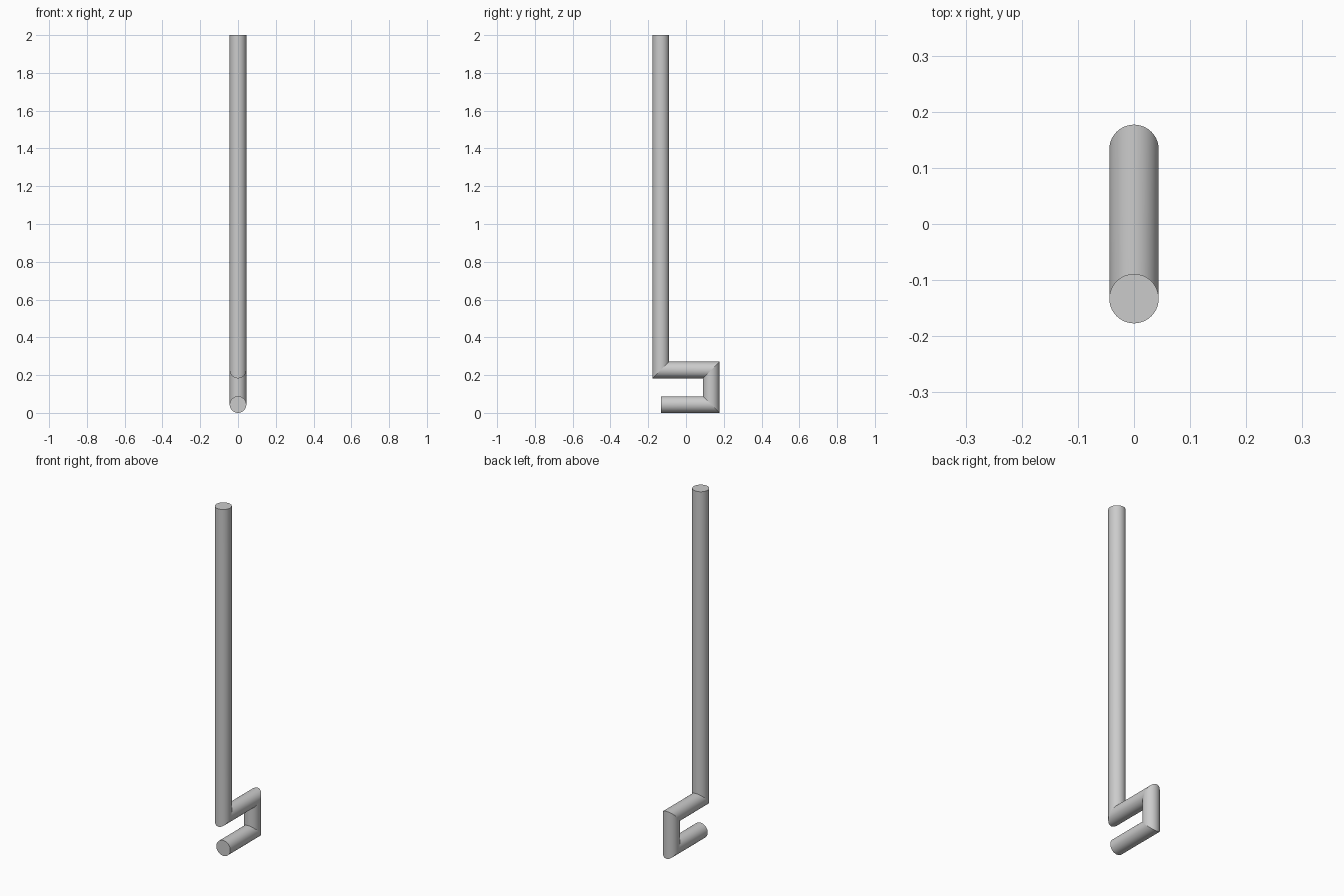
import bpy
import bmesh
import math
from mathutils import Vector

if "Cube" in bpy.data.objects:
    bpy.data.objects.remove(bpy.data.objects["Cube"], do_unlink=True)

RADIUS = 0.044
SIDES = 64

# Single plain grey
grey = bpy.data.materials.new("plain grey")
grey.use_nodes = True
colour = (0.6, 0.6, 0.6, 1.0)
grey.diffuse_color = colour
grey.node_tree.nodes["Principled BSDF"].inputs["Base Color"].default_value = colour

# Centre line of the bent rod in the y-z plane, from the hook's tip to the top
path = [Vector(p) for p in ((-0.133, 0.044), (0.133, 0.044), (0.133, 0.227),
                            (-0.133, 0.227), (-0.133, 2.0))]


def normal(a, b):
    """Unit normal of a path segment within the y-z plane."""
    d = (b - a).normalized()
    return Vector((-d.y, d.x))


def mitre(i):
    """In-plane axis of the cross-section at path point i, stretched at corners."""
    before = normal(path[max(i - 1, 0)], path[max(i, 1)])
    last = len(path) - 1
    after = normal(path[min(i, last - 1)], path[min(i + 1, last)])
    return (before + after) / (1 + before.dot(after))


# Sweep a round section along the path with mitred corners
bm = bmesh.new()
rings = []
for i, p in enumerate(path):
    m = mitre(i) * RADIUS
    ring = []
    for k in range(SIDES):
        a = 2 * math.pi * k / SIDES
        c = p + m * math.sin(a)
        ring.append(bm.verts.new((RADIUS * math.cos(a), c.x, c.y)))
    rings.append(ring)
for r, s in zip(rings, rings[1:]):
    for k in range(SIDES):
        n = (k + 1) % SIDES
        bm.faces.new((r[k], r[n], s[n], s[k]))

# Flat end caps
bm.faces.new(rings[0])
bm.faces.new(rings[-1])
bmesh.ops.recalc_face_normals(bm, faces=bm.faces)

# Sharp edges around the mitred corners and caps keep each straight length clean
for f in bm.faces:
    f.smooth = True
for ring in rings:
    for k in range(SIDES):
        bm.edges.get((ring[k], ring[(k + 1) % SIDES])).smooth = False

mesh = bpy.data.meshes.new("bent_rod")
bm.to_mesh(mesh)
bm.free()
mesh.materials.append(grey)
rod = bpy.data.objects.new("bent_rod", mesh)
bpy.context.collection.objects.link(rod)
